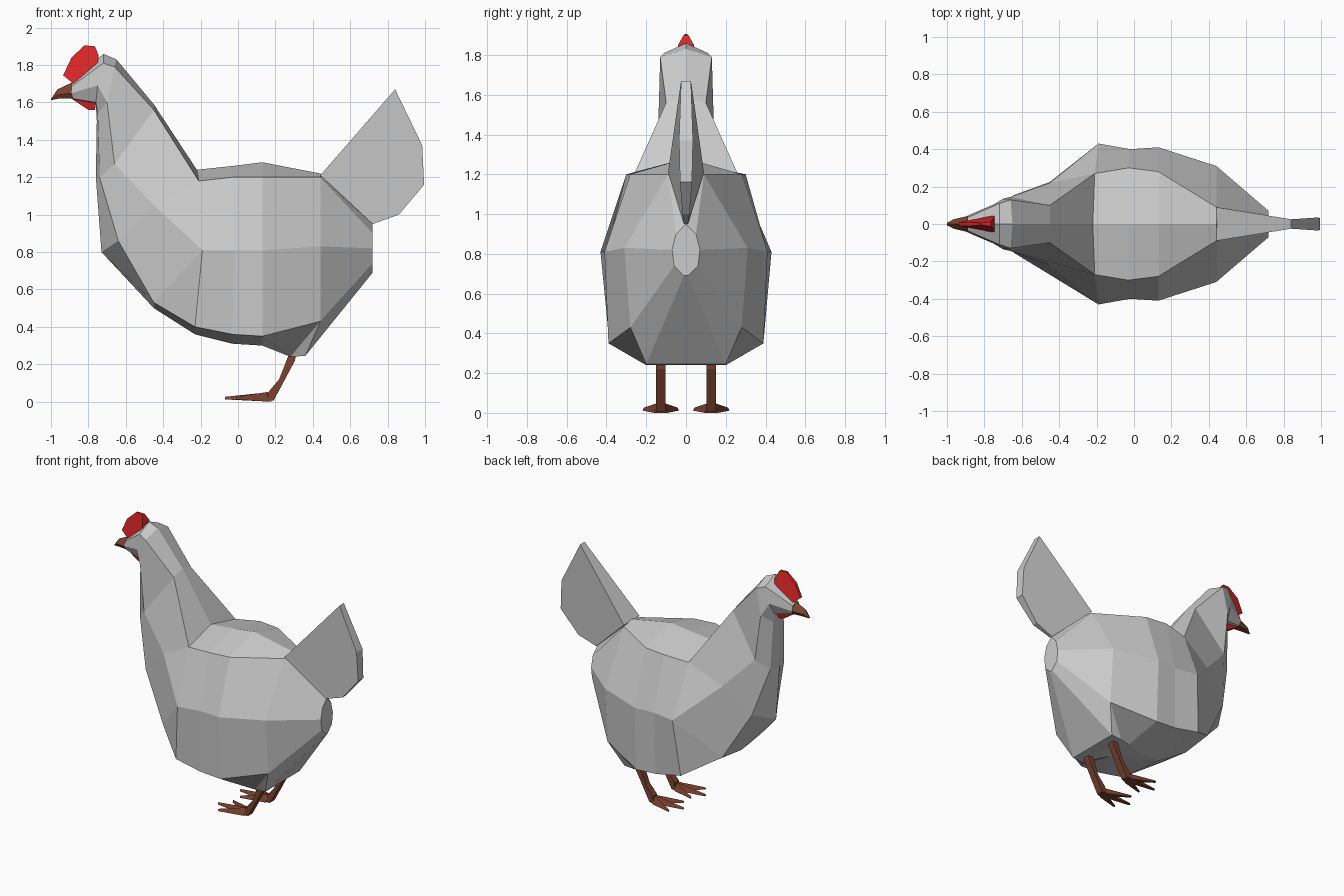
import bpy, bmesh
from mathutils import Vector


def material(name, rgb):
    m = bpy.data.materials.new(name)
    m.diffuse_color = (*rgb, 1)
    return m


RED = material("red_skin", (0.72, 0.02, 0.02))
BROWN = material("brown_horn", (0.2, 0.055, 0.03))


def loft(name, rings, mat=None):
    """Skin a series of closed rings, cap both ends, weld shared points."""
    bm = bmesh.new()
    vs = [[bm.verts.new(p) for p in r] for r in rings]
    n = len(vs[0])
    for a, b in zip(vs, vs[1:]):
        for i in range(n):
            j = (i + 1) % n
            bm.faces.new((a[i], a[j], b[j], b[i]))
    bm.faces.new(vs[0])
    bm.faces.new(vs[-1])
    bmesh.ops.remove_doubles(bm, verts=bm.verts, dist=0.0005)
    bmesh.ops.recalc_face_normals(bm, faces=bm.faces)
    me = bpy.data.meshes.new(name)
    bm.to_mesh(me)
    bm.free()
    if mat:
        me.materials.append(mat)
    ob = bpy.data.objects.new(name, me)
    bpy.context.collection.objects.link(ob)
    return ob


def mirrored_loft(name, spine, *lines, mat=None):
    """Loft from a centre spine (x, z) and half-side feature lines (x, y, z)."""
    rings = []
    for (x, z), *side in zip(spine, *lines):
        rings.append([(x, 0, z)] + side + [(a, -b, c) for a, b, c in reversed(side)])
    return loft(name, rings, mat)


def plate(name, outline, mat=None, y=0):
    """Side-view outline (x, z, half thickness) made solid around y."""
    return loft(name, [[(x, y + s * w, z) for x, z, w in outline] for s in (-1, 1)], mat)


# Neck and body: feature lines running from the neck to the rump
spine = [(-.65, 1.83), (-.45, 1.59), (-.22, 1.24), (-.22, 1.24), (-.22, 1.24),
         (-.03, 1.26), (.13, 1.28), (.44, 1.22), (.44, 1.22), (.72, .95)]
back_edge = [(-.66, .13, 1.79), (-.45, .10, 1.56), (-.21, .27, 1.18), (-.21, .27, 1.18),
             (-.21, .27, 1.18), (-.03, .30, 1.20), (.13, .28, 1.20), (.44, .09, 1.20),
             (.44, .09, 1.20), (.72, .05, .90)]
flank = [(-.70, .135, 1.60), (-.66, .145, 1.27), (-.45, .22, 1.05), (-.19, .43, .81),
         (-.19, .43, .81), (-.02, .40, .81), (.13, .41, .81), (.44, .31, .83),
         (.44, .31, .83), (.72, .07, .82)]
lower = [(-.75, .06, 1.54), (-.74, .08, 1.20), (-.64, .155, .86), (-.45, .225, .53),
         (-.23, .39, .40), (-.03, .39, .36), (.13, .39, .35), (.44, .28, .43),
         (.44, .28, .43), (.72, .06, .74)]
keel = [(-.755, 0, 1.50), (-.76, 0, 1.20), (-.73, 0, .80), (-.45, 0, .50), (-.23, 0, .36),
        (-.03, .04, .31), (.13, .10, .30), (.28, .20, .24), (.36, .20, .245), (.72, .01, .69)]
mirrored_loft("body", spine, back_edge, flank, lower, keel)

# Head, tapering from the neck to the beak
mirrored_loft("head",
              [(-.89, 1.70), (-.72, 1.86), (-.65, 1.83)],
              [(-.89, .035, 1.685), (-.72, .11, 1.81), (-.66, .13, 1.79)],
              [(-.89, .045, 1.65), (-.75, .105, 1.69), (-.70, .135, 1.60)],
              [(-.88, .03, 1.62), (-.76, .06, 1.60), (-.75, .06, 1.54)],
              [(-.88, 0, 1.615), (-.76, 0, 1.59), (-.755, 0, 1.50)])

# Tail fan
plate("tail", [(.44, 1.21, .09), (.84, 1.67, .025), (.985, 1.37, .035),
               (.995, 1.16, .03), (.86, 1.0, .018), (.72, .95, .01)])

# Beak, comb and wattle
mirrored_loft("beak",
              [(-.88, 1.71), (-.965, 1.67), (-1.0, 1.618)],
              [(-.88, .045, 1.65), (-.965, .025, 1.64), (-1.0, .006, 1.616)],
              [(-.88, .025, 1.62), (-.95, .02, 1.622), (-1.0, .004, 1.612)], mat=BROWN)
plate("comb", [(-.88, 1.70, .02), (-.935, 1.745, .01), (-.89, 1.84, .012), (-.82, 1.905, .005),
               (-.765, 1.90, .012), (-.745, 1.85, .04), (-.75, 1.80, .045)], RED)
plate("wattle", [(-.89, 1.62, .015), (-.80, 1.56, .02), (-.765, 1.56, .02), (-.755, 1.62, .045)], RED)

# Legs with three spread toes each
for side, label in ((-1, "right"), (1, "left")):
    y = side * .127
    plate(f"{label}_leg", [(.275, .26, .025), (.31, .26, .025), (.305, .22, .025), (.19, .005, .025),
                           (.16, .01, .025), (.165, .055, .025), (.22, .12, .022)], BROWN, y)
    for i, (tip_x, spread) in enumerate(((-.01, -.085), (-.07, 0), (-.01, .085))):
        base, tip = Vector((.18, y + spread * .1, 0)), Vector((tip_x, y + spread, 0))
        across = Vector((0, 1, 0))
        rings = []
        for p, w, z0, z1 in ((base, .025, .002, .052), (tip, .007, .012, .026)):
            rings.append([p - across * w + Vector((0, 0, z0)), p + across * w + Vector((0, 0, z0)),
                          p + Vector((0, 0, z1))])
        if i != 1:
            for q in rings[0]:
                q.x -= .02
        rings[0][0].z = rings[0][1].z = 0
        loft(f"{label}_toe_{i + 1}", rings, BROWN)
